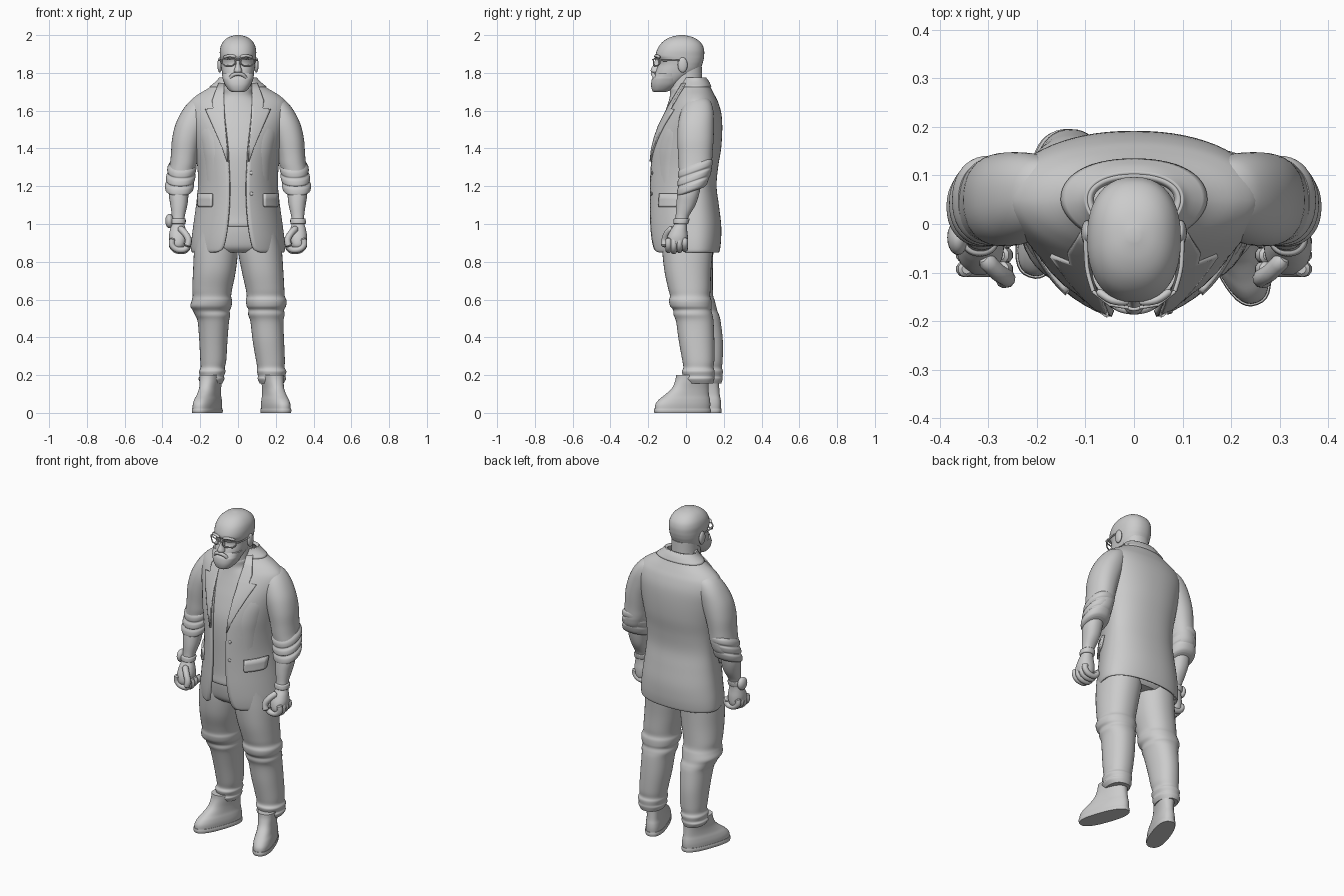
import bpy, bmesh, math
from mathutils import Matrix, Vector


def smooth_keys(keys, steps=5):
    """Catmull-Rom interpolation between rows of numbers."""
    out = []
    for i in range(len(keys) - 1):
        p = [keys[max(i - 1, 0)], keys[i], keys[i + 1], keys[min(i + 2, len(keys) - 1)]]
        for s in range(steps):
            t = s / steps
            out.append([0.5 * (2 * b + (c - a) * t + (2 * a - 5 * b + 4 * c - d) * t * t
                               + (3 * b - a - 3 * c + d) * t ** 3) for a, b, c, d in zip(*p)])
    return out + [list(keys[-1])]


def sgn_pow(v, e):
    return math.copysign(abs(v) ** e, v)


def grid(name, rows, closed, mirror=False, thick=0, offset=-1):
    """Skin rows of points; closed rings get end caps."""
    bm = bmesh.new()
    vs = [[bm.verts.new(p) for p in r] for r in rows]
    n = len(rows[0])
    for a, b in zip(vs, vs[1:]):
        for j in range(n if closed else n - 1):
            k = (j + 1) % n
            bm.faces.new((a[j], a[k], b[k], b[j]))
    if closed:
        bm.faces.new(vs[0][::-1])
        bm.faces.new(vs[-1])
    return finish(name, bm, mirror, thick, offset)


def finish(name, bm, mirror=False, thick=0, offset=-1):
    me = bpy.data.meshes.new(name)
    bm.to_mesh(me)
    bm.free()
    ob = bpy.data.objects.new(name, me)
    bpy.context.collection.objects.link(ob)
    if thick:
        m = ob.modifiers.new("thickness", 'SOLIDIFY')
        m.thickness, m.offset = thick, offset
    if mirror:
        ob.modifiers.new("mirror", 'MIRROR')
    return ob


def loft(name, keys, n=2.2, mirror=False, mat=Matrix(), seg=40):
    """Keys are (z, x0, x1, y0, y1): the bounds of each horizontal ring."""
    rows = []
    for z, x0, x1, y0, y1 in smooth_keys(sorted(keys)):
        ring = []
        for j in range(seg):
            a = 2 * math.pi * j / seg
            ring.append(mat @ Vector(((x0 + x1) / 2 + (x1 - x0) / 2 * sgn_pow(math.sin(a), 2 / n),
                                      (y0 + y1) / 2 - (y1 - y0) / 2 * sgn_pow(math.cos(a), 2 / n), z)))
        rows.append(ring)
    return grid(name, rows, True, mirror)


def ball(name, loc, scale, mirror=False):
    bm = bmesh.new()
    bmesh.ops.create_uvsphere(bm, u_segments=20, v_segments=12, radius=1,
                              matrix=Matrix.Translation(loc) @ Matrix.Diagonal((*scale, 1)))
    return finish(name, bm, mirror)


def tube(name, pts, r, mirror=False, cyclic=False, taper=0.6):
    cu = bpy.data.curves.new(name, 'CURVE')
    cu.dimensions, cu.bevel_depth, cu.bevel_resolution, cu.use_fill_caps = '3D', r, 3, True
    sp = cu.splines.new('POLY')
    path = pts if cyclic else smooth_keys(pts, 4)
    sp.points.add(len(path) - 1)
    for q, p in zip(sp.points, path):
        q.co = (*p, 1)
    if not cyclic:
        sp.points[0].radius = sp.points[-1].radius = taper
    sp.use_cyclic_u = cyclic
    ob = bpy.data.objects.new(name, cu)
    bpy.context.collection.objects.link(ob)
    bpy.ops.object.select_all(action='DESELECT')
    ob.select_set(True)
    bpy.context.view_layer.objects.active = ob
    bpy.ops.object.convert(target='MESH')
    if mirror:
        bpy.context.object.modifiers.new("mirror", 'MIRROR')


# Jacket: (z, half width, front y, back y, half opening)
CY, NF, NB = 0.05, 1.8, 2.2
JACKET = smooth_keys([
    (.85, .243, -.18, .175, .115), (.865, .248, -.188, .18, .085), (.92, .246, -.196, .186, .068),
    (1.0, .236, -.2, .186, .056), (1.1, .222, -.2, .174, .048), (1.2, .212, -.2, .162, .046),
    (1.3, .215, -.197, .17, .05), (1.4, .23, -.187, .186, .055), (1.5, .25, -.158, .192, .064),
    (1.58, .265, -.118, .188, .07), (1.64, .258, -.085, .172, .072), (1.68, .22, -.062, .153, .074),
    (1.72, .155, -.042, .132, .072), (1.755, .11, -.03, .115, .07), (1.775, .094, -.025, .1, .066)])


def jacket_ring(row, grow=0.0, seg=60):
    z, rx, yf, yb, g = row
    rx, yf, yb = rx + grow, yf - grow, yb + grow
    a0 = math.asin((g / rx) ** (NF / 2))
    ring = []
    for j in range(seg + 1):
        a = a0 + (2 * math.pi - 2 * a0) * j / seg
        s, c = math.sin(a), math.cos(a)
        n, ry = (NF, CY - yf) if c > 0 else (NB, yb - CY)
        ring.append((rx * sgn_pow(s, 2 / n), CY - ry * sgn_pow(c, 2 / n), z))
    return ring


def jacket_front(x, z):
    for a, b in zip(JACKET, JACKET[1:]):
        if a[0] <= z <= b[0]:
            t = (z - a[0]) / (b[0] - a[0])
            rx, yf = (a[k] + (b[k] - a[k]) * t for k in (1, 2))
            return CY - (CY - yf) * max(0, 1 - min(1, x / rx) ** NF) ** (1 / NF)
    return CY


def patch(name, rows, thick):
    """Cloth panel lying on the jacket front; rows are (z, inner x, outer x)."""
    pts = [[(x, jacket_front(x, z), z) for x in (a + (b - a) * k / 8 for k in range(9))] for z, a, b in rows]
    grid(name, pts, False, True, thick, 1)


grid("jacket_body", [jacket_ring(r) for r in JACKET], False, thick=.014)
grid("jacket_collar", [jacket_ring(r, .007) for r in JACKET if r[0] >= 1.725], False, thick=.012)
patch("lapel", [(1.33, .052, .056), (1.4, .055, .08), (1.46, .061, .105), (1.52, .066, .132),
                (1.57, .07, .155), (1.605, .071, .17), (1.61, .071, .13), (1.65, .073, .135),
                (1.69, .074, .12), (1.74, .071, .1)], .009)
patch("pocket_flap", [(1.09, .137, .2), (1.1, .133, .207), (1.13, .133, .207), (1.16, .133, .207)], .012)
for z in (1.16, 1.27):
    ball("jacket_button", (.07, jacket_front(.07, z), z), (.01, .005, .01))

# Sleeves and rolled cuffs
loft("sleeve", [(1.675, .14, .215, .03, .1), (1.65, .13, .255, .0, .13), (1.6, .14, .295, -.025, .145),
                (1.53, .16, .33, -.042, .148), (1.45, .19, .349, -.046, .146), (1.37, .21, .355, -.042, .14),
                (1.32, .218, .36, -.04, .138), (1.29, .225, .365, -.038, .136), (1.25, .235, .37, -.035, .125),
                (1.21, .25, .365, -.03, .09)], mirror=True)
shear = Matrix(((1, 0, 0, 0), (0, 1, 0, 0), (0, .35, 1, -.014), (0, 0, 0, 1)))
loft("rolled_cuff", [(1.315, .225, .362, -.035, .132), (1.3, .22, .372, -.042, .14), (1.28, .222, .375, -.042, .14),
                     (1.268, .228, .37, -.038, .134), (1.255, .225, .379, -.044, .134),
                     (1.235, .228, .381, -.045, .128), (1.225, .234, .377, -.04, .122),
                     (1.21, .232, .386, -.046, .12), (1.185, .238, .384, -.046, .11),
                     (1.175, .25, .372, -.036, .095)], mirror=True, mat=shear)

# Forearms, fists, wrist band and watch
loft("forearm", [(1.24, .26, .36, -.03, .085), (1.16, .262, .366, -.045, .07), (1.1, .268, .358, -.052, .05),
                 (1.04, .282, .35, -.055, .015), (1.0, .284, .352, -.062, .006), (.97, .276, .36, -.08, .006),
                 (.93, .268, .366, -.1, .01), (.89, .275, .36, -.105, .008), (.865, .29, .345, -.09, -.005)],
     mirror=True)
for i in range(4):
    y = -.093 + i * .029
    d = .006 * abs(i - 1)
    tube("finger", [(.345, y, .925), (.35, y, .885 + d), (.325, y, .86 + d), (.285, y, .858 + d),
                    (.265, y, .88 + d), (.275, y, .91)], .0165, True)
tube("thumb", [(.31, -.07, .98), (.28, -.1, .95), (.262, -.112, .915), (.27, -.115, .88)], .018, True)
loft("wrist_band", [(1.0, .281, .355, -.063, .01), (1.005, .277, .359, -.067, .014),
                    (1.025, .277, .358, -.065, .018), (1.03, .281, .354, -.06, .016)], mirror=True)
ball("watch_case", (-.363, -.028, 1.016), (.022, .036, .038))

# Shirt, hips and trousers
loft("shirt", [(.985, -.195, .195, -.165, .14), (1.0, -.198, .198, -.17, .14), (1.05, -.19, .19, -.168, .14),
               (1.15, -.18, .18, -.17, .13), (1.3, -.185, .185, -.174, .14), (1.4, -.2, .2, -.168, .15),
               (1.5, -.215, .215, -.142, .15), (1.58, -.19, .19, -.115, .145), (1.64, -.14, .14, -.095, .125),
               (1.68, -.09, .09, -.085, .1), (1.715, -.083, .083, -.085, .09), (1.725, -.079, .079, -.08, .085)])
loft("hips", [(.85, -.2, .2, -.1, .125), (.88, -.222, .222, -.128, .145), (.95, -.21, .21, -.142, .155),
              (1.02, -.2, .2, -.145, .145)])
loft("left_trouser_leg", [
    (.96, .01, .215, -.13, .15), (.86, .001, .232, -.126, .142), (.75, .02, .24, -.114, .133),
    (.66, .04, .245, -.095, .13), (.62, .046, .247, -.085, .128), (.595, .042, .257, -.09, .135),
    (.565, .046, .254, -.084, .136), (.545, .056, .244, -.068, .134), (.52, .054, .247, -.066, .14),
    (.48, .066, .24, -.052, .146), (.38, .078, .244, -.038, .15), (.28, .095, .248, -.02, .15),
    (.24, .102, .247, -.014, .146), (.22, .1, .256, -.022, .152), (.195, .106, .25, -.016, .15),
    (.18, .104, .255, -.02, .15), (.155, .115, .24, -.005, .143)])
loft("right_trouser_leg", [
    (.96, -.215, -.01, -.13, .15), (.86, -.232, -.001, -.126, .145), (.75, -.238, -.012, -.112, .142),
    (.66, -.242, -.03, -.085, .142), (.62, -.24, -.036, -.074, .144), (.595, -.245, -.032, -.074, .152),
    (.565, -.252, -.034, -.066, .16), (.54, -.238, -.044, -.046, .166), (.515, -.226, -.042, -.042, .176),
    (.48, -.213, -.048, -.028, .184), (.38, -.205, -.056, .0, .195), (.28, -.2, -.062, .025, .194),
    (.24, -.198, -.07, .034, .19), (.22, -.207, -.066, .026, .196), (.195, -.203, -.074, .032, .192),
    (.18, -.21, -.072, .028, .194), (.155, -.195, -.084, .04, .186)])

# Shoes
for side, x, y, ang in (("left", .198, -.012, 20), ("right", -.16, .045, -20)):
    m = Matrix.Translation((x, y, 0)) @ Matrix.Rotation(math.radians(ang), 4, 'Z')
    loft(side + "_sole", [(0, -.056, .056, -.162, .148), (.012, -.058, .058, -.165, .15),
                          (.024, -.056, .056, -.163, .148)], 2.5, mat=m)
    loft(side + "_shoe", [(.015, -.054, .054, -.16, .145), (.045, -.055, .055, -.157, .147),
                          (.07, -.052, .052, -.138, .145), (.095, -.047, .047, -.105, .14),
                          (.13, -.046, .046, -.065, .137), (.17, -.05, .05, -.045, .135),
                          (.2, -.052, .052, -.04, .13)], 2.4, mat=m)

# Head, neck and beard
loft("neck", [(1.62, -.1, .1, -.07, .11), (1.7, -.08, .08, -.085, .09), (1.76, -.076, .076, -.085, .086),
              (1.83, -.075, .075, -.08, .084)])
loft("head", [(1.71, -.04, .04, -.165, -.09), (1.73, -.06, .06, -.172, -.05), (1.77, -.076, .076, -.17, .01),
              (1.81, -.086, .086, -.16, .068), (1.845, -.091, .091, -.146, .086), (1.87, -.094, .094, -.15, .093),
              (1.89, -.096, .096, -.161, .096), (1.92, -.096, .096, -.154, .096), (1.95, -.088, .088, -.137, .086),
              (1.975, -.07, .07, -.11, .062), (1.991, -.045, .045, -.076, .03), (2.0, -.012, .012, -.035, -.01)], 2.3)
loft("beard", [(1.698, -.028, .028, -.17, -.11), (1.707, -.047, .047, -.179, -.085), (1.735, -.068, .068, -.185, -.045),
               (1.765, -.08, .08, -.181, -.03), (1.78, -.083, .083, -.172, -.03), (1.8, -.086, .086, -.158, -.035)], 2.4)
tube("moustache", [(.045, -.158, 1.765), (.028, -.172, 1.788), (0, -.177, 1.795), (-.028, -.172, 1.788),
                   (-.045, -.158, 1.765)], .01, taper=.3)
loft("nose", [(1.798, -.015, .015, -.178, -.13), (1.808, -.022, .022, -.186, -.13), (1.82, -.019, .019, -.185, -.13),
              (1.845, -.012, .012, -.172, -.12), (1.875, -.012, .012, -.162, -.12)])
tube("brow", [(.075, -.138, 1.882), (.045, -.157, 1.891), (.012, -.161, 1.885)], .008, True)
ball("ear", (.097, -.018, 1.842), (.012, .026, .04), True)

# Glasses
tube("glasses_rim", [(.014, -.172, 1.872), (.05, -.166, 1.876), (.083, -.14, 1.872), (.083, -.139, 1.85),
                     (.068, -.15, 1.838), (.03, -.168, 1.838), (.016, -.172, 1.848)], .0038, True, True)
tube("glasses_bridge", [(-.015, -.172, 1.866), (0, -.176, 1.87), (.015, -.172, 1.866)], .0038, taper=1)
tube("glasses_temple", [(.084, -.139, 1.866), (.097, -.09, 1.866), (.1, -.02, 1.868)], .0045, True, taper=1)

# Smooth shading on everything
bpy.ops.object.select_all(action='SELECT')
bpy.context.view_layer.objects.active = bpy.data.objects["jacket_body"]
bpy.ops.object.shade_smooth_by_angle(angle=math.radians(40))
